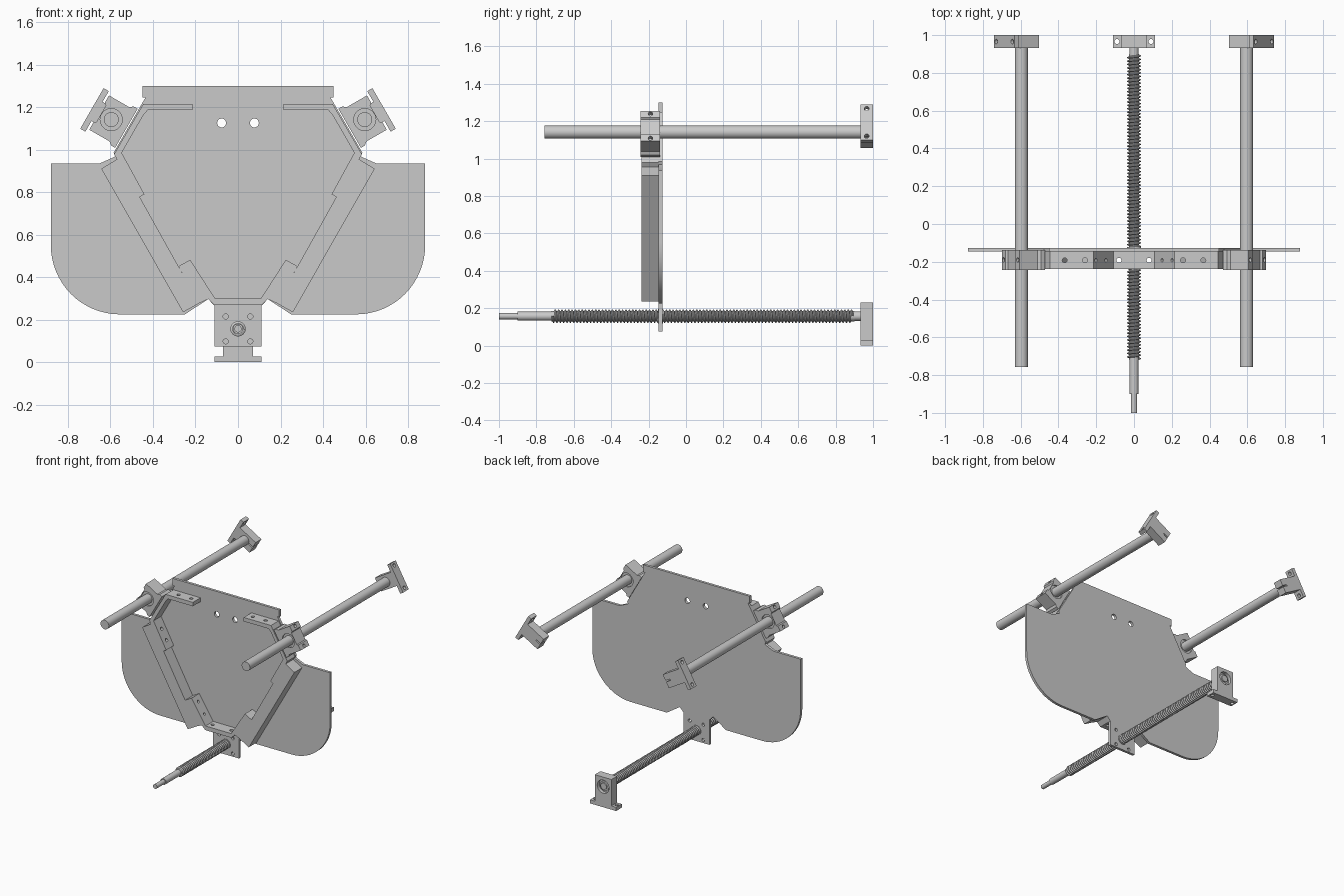
import bpy, bmesh
from math import sin, cos, pi, radians
from mathutils import Vector

cube = bpy.data.objects.get("Cube")
if cube:
    bpy.data.objects.remove(cube, do_unlink=True)

steel = bpy.data.materials.new("light steel grey")
steel.use_nodes = True
GREY = (0.59, 0.59, 0.59, 1)
steel.diffuse_color = GREY
steel.node_tree.nodes["Principled BSDF"].inputs["Base Color"].default_value = GREY

PLATE_Y = (-0.146, -0.126)
FRAME_Y = (-0.238, -0.146)
ROD_X, ROD_Z, SCREW_Z = 0.596, 1.141, 0.157


def finish(name, bm):
    bmesh.ops.recalc_face_normals(bm, faces=bm.faces[:])
    mesh = bpy.data.meshes.new(name)
    bm.to_mesh(mesh)
    bm.free()
    mesh.materials.append(steel)
    ob = bpy.data.objects.new(name, mesh)
    bpy.context.collection.objects.link(ob)
    return ob


def smooth(ob):
    bpy.ops.object.select_all(action='DESELECT')
    ob.select_set(True)
    bpy.context.view_layer.objects.active = ob
    bpy.ops.object.shade_smooth_by_angle(angle=radians(35))


def prism(name, pts, y0, y1):
    """Extrude an x-z outline along y."""
    bm = bmesh.new()
    face = bm.faces.new([bm.verts.new((x, y0, z)) for x, z in pts])
    new = bmesh.ops.extrude_face_region(bm, geom=[face])["geom"]
    bmesh.ops.translate(bm, vec=(0, y1 - y0, 0),
                        verts=[v for v in new if isinstance(v, bmesh.types.BMVert)])
    return finish(name, bm)


def tubes(name, specs, sides=24):
    """Cylinders given as (start, end, radius)."""
    bm = bmesh.new()
    for a, b, r in specs:
        a, b = Vector(a), Vector(b)
        new = bmesh.ops.create_cone(bm, cap_ends=True, segments=sides, radius1=r,
                                    radius2=r, depth=(b - a).length)["verts"]
        bmesh.ops.rotate(bm, verts=new, cent=(0, 0, 0),
                         matrix=Vector((0, 0, 1)).rotation_difference(b - a).to_matrix())
        bmesh.ops.translate(bm, verts=new, vec=(a + b) / 2)
    return finish(name, bm)


def drill(ob, specs):
    """Cut cylindrical holes and remove the cutter."""
    cutter = tubes("cutter", specs)
    mod = ob.modifiers.new("holes", 'BOOLEAN')
    mod.operation, mod.object, mod.solver = 'DIFFERENCE', cutter, 'EXACT'
    bpy.context.view_layer.objects.active = ob
    bpy.ops.object.modifier_apply(modifier=mod.name)
    bpy.data.objects.remove(cutter, do_unlink=True)
    smooth(ob)


def mirrored(half):
    return half + [(-x, z) for x, z in reversed(half)]


def turn(pts, cx, cz, angle):
    c, s = cos(angle), sin(angle)
    return [(cx + c * x - s * z, cz + s * x + c * z) for x, z in pts]


def across(points, direction, r, reach):
    """Holes through x-z points along an x-z direction, mid frame depth."""
    y = sum(FRAME_Y) / 2
    d = Vector((direction[0], 0, direction[1])).normalized() * reach
    return [(Vector((x, y, z)) - d, Vector((x, y, z)) + d, r) for x, z in points]


# Main plate with rounded lower corners and cut-away shoulders
half = [(0.45, 1.30), (0.45, 1.245), (0.435, 1.245), (0.585, 0.985), (0.578, 0.967),
        (0.65, 0.935), (0.88, 0.935)]
half += [(0.555 + 0.325 * cos(i * pi / 32), 0.55 - 0.325 * sin(i * pi / 32)) for i in range(17)]
half += [(0.25, 0.225), (0.14, 0.297), (0.11, 0.265)]
plate = prism("main_plate", mirrored(half), *PLATE_Y)
drill(plate, [((x, -0.3, 1.125), (x, 0, 1.125), 0.021) for x in (-0.077, 0.077)])

# Square plate carrying the screw nut
nut_plate = prism("nut_plate", mirrored([(0.11, 0.265), (0.11, 0.075)]), *PLATE_Y)
drill(nut_plate, [((x, -0.3, z), (x, 0, z), 0.012)
                  for x in (-0.058, 0.058) for z in (0.098, 0.215)])
smooth(tubes("screw_nut", [((0, -0.15, SCREW_Z), (0, -0.122, SCREW_Z), 0.038)]))

# Lower bent bracket
lower = prism("lower_bracket", mirrored([(0.11, 0.268), (0.14, 0.297), (0.183, 0.277),
              (0.28, 0.451), (0.225, 0.482), (0.108, 0.30)]), *FRAME_Y)
holes = across([(-0.08, 0.28), (0.08, 0.28)], (0, 1), 0.013, 0.06)
for s in (-1, 1):
    holes += across([(s * 0.148, 0.363), (s * 0.2, 0.445)], (s * 0.87, -0.5), 0.01, 0.02)
drill(lower, holes)


def foot_profile(width, top, foot, foot_half, slit=0):
    """Upright block standing on a wider foot, with an optional clamp slit."""
    side = [(width, top), (width, foot + 0.028), (foot_half, foot + 0.028), (foot_half, foot)]
    pts = mirrored(side)
    if slit:
        pts += [(-slit, top), (-slit, top - 0.045), (slit, top - 0.045), (slit, top)]
    return pts


for s, side in ((-1, "right"), (1, "left")):
    # Thick sloping side bar
    prism(side + "_side_bar", [(s * x, z) for x, z in
          [(0.643, 0.91), (0.258, 0.235), (0.183, 0.277), (0.563, 0.958)]], *FRAME_Y)

    # Upper bent bracket
    upper = prism(side + "_upper_bracket", [(s * x, z) for x, z in
                  [(0.215, 1.215), (0.445, 1.215), (0.583, 0.978), (0.465, 0.775),
                   (0.44, 0.79), (0.547, 0.985), (0.445, 1.162), (0.425, 1.185),
                   (0.215, 1.185)]], *FRAME_Y)
    drill(upper, across([(s * 0.26, 1.2), (s * 0.367, 1.2)], (0, 1), 0.013, 0.05)
          + across([(s * 0.48, 0.835), (s * 0.522, 0.91)], (s * 0.87, -0.5), 0.012, 0.04))

    # Guide rod
    smooth(tubes(side + "_guide_rod",
                 [((s * ROD_X, -0.757, ROD_Z), (s * ROD_X, 0.998, ROD_Z), 0.035)], 32))

    # Linear bearing block, flange resting on the bracket
    block = mirrored([(0.045, 0.055), (0.052, 0.066), (0.093, 0.066), (0.093, -0.045),
                      (0.106, -0.06), (0.106, -0.082)])
    bearing = prism(side + "_bearing_block",
                    turn(block, s * ROD_X, ROD_Z, -s * radians(60)), -0.243, -0.138)
    ends = [((s * ROD_X, a, ROD_Z), (s * ROD_X, b, ROD_Z), 0.052)
            for a, b in ((-0.3, -0.233), (-0.148, -0.1))]
    bolts = []
    for t in (-0.075, 0.075):
        (x0, z0), (x1, z1) = turn([(t, 0.04), (t, 0.1)], s * ROD_X, ROD_Z, -s * radians(60))
        bolts.append(((x0, -0.19, z0), (x1, -0.19, z1), 0.012))
    drill(bearing, ends + bolts)

    # Rear rod support with clamp slit and foot holes
    tilt = s * radians(120)
    support = prism(side + "_rod_support",
                    turn(foot_profile(0.052, 0.077, -0.105, 0.11, 0.005),
                         s * ROD_X, ROD_Z, tilt), 0.932, 1.0)
    bolts = []
    for t in (-0.085, 0.085):
        (x0, z0), (x1, z1) = turn([(t, -0.06), (t, -0.15)], s * ROD_X, ROD_Z, tilt)
        bolts.append(((x0, 0.966, z0), (x1, 0.966, z1), 0.013))
    drill(support, bolts)

# Rear screw support with bearing recess
pillar = prism("screw_support", turn(foot_profile(0.07, 0.073, -0.157, 0.11),
               0, SCREW_Z, 0), 0.932, 1.0)
drill(pillar, [((x, 0.966, -0.05), (x, 0.966, 0.1), 0.013) for x in (-0.09, 0.09)]
      + [((0, 0.975, SCREW_Z), (0, 1.1, SCREW_Z), 0.05)])

# Lead screw core with stepped ends
smooth(tubes("screw_core", [((0, a, SCREW_Z), (0, b, SCREW_Z), r) for a, b, r in
             [(-1.0, -0.9, 0.017), (-0.9, -0.72, 0.024), (-0.72, 0.9, 0.027),
              (0.9, 0.995, 0.025), (0.97, 0.985, 0.038)]]))

# Helical thread
PITCH, TURNS = 0.018, 90
bm = bmesh.new()
vs = [bm.verts.new((r, f * PITCH, 0)) for r, f in
      ((0.026, 0), (0.036, 0.3), (0.036, 0.55), (0.026, 0.85), (0.026, 1))]
for a, b in zip(vs, vs[1:]):
    bm.edges.new((a, b))
thread = finish("screw_thread", bm)
thread.location = (0, -0.72, SCREW_Z)
mod = thread.modifiers.new("helix", 'SCREW')
mod.axis, mod.screw_offset, mod.iterations = 'Y', PITCH, TURNS - 1
mod.steps = mod.render_steps = 20
mod.use_normal_calculate = True
mod.use_merge_vertices = True
mod.merge_threshold = 0.0002
bpy.context.view_layer.objects.active = thread
bpy.ops.object.modifier_apply(modifier=mod.name)
smooth(thread)
